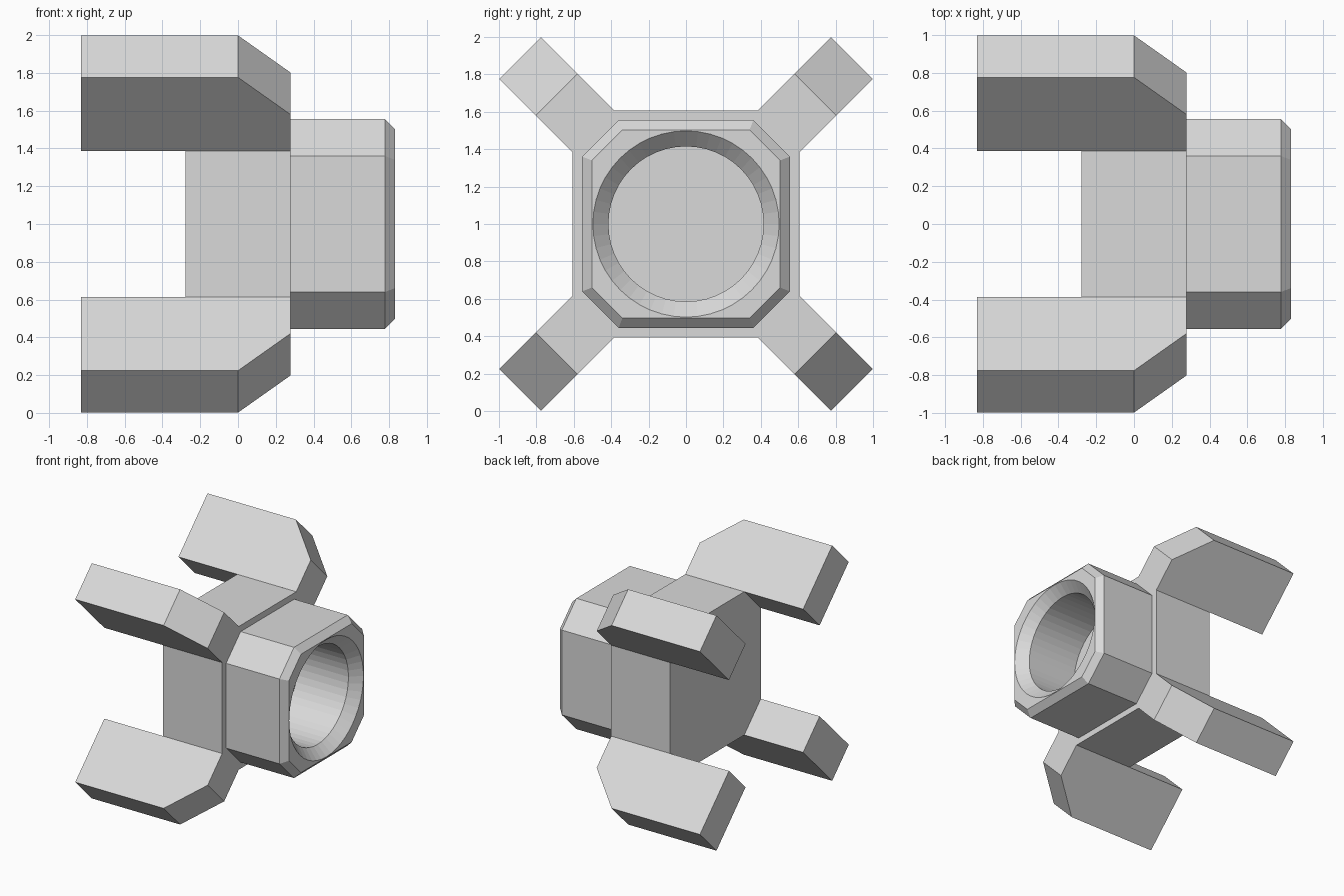
import bpy, bmesh, math
from mathutils import Vector

if "Cube" in bpy.data.objects:
    bpy.data.objects.remove(bpy.data.objects["Cube"])

U = 0.277          # basic step along the x axis
CZ = 1.0           # height of the central axis
SEGMENTS = 48      # sides of the round bore

grey = bpy.data.materials.new("light grey")
grey.diffuse_color = (0.7, 0.7, 0.7, 1)
grey.use_nodes = True
grey.node_tree.nodes["Principled BSDF"].inputs["Base Color"].default_value = grey.diffuse_color


def finish(name, bm):
    bmesh.ops.recalc_face_normals(bm, faces=bm.faces)
    mesh = bpy.data.meshes.new(name)
    bm.to_mesh(mesh)
    bm.free()
    mesh.materials.append(grey)
    obj = bpy.data.objects.new(name, mesh)
    bpy.context.collection.objects.link(obj)
    return obj


def octagon(bm, x, half, corner):
    pts = [(half, -corner), (half, corner), (corner, half), (-corner, half),
           (-half, corner), (-half, -corner), (-corner, -half), (corner, -half)]
    return [bm.verts.new((x, y, CZ + z)) for y, z in pts]


def circle(bm, x, r):
    angles = [2 * math.pi * i / SEGMENTS for i in range(SEGMENTS)]
    return [bm.verts.new((x, r * math.cos(a), CZ + r * math.sin(a))) for a in angles]


def bridge(bm, a, b):
    n = len(a)
    for i in range(n):
        bm.faces.new((a[i], a[(i + 1) % n], b[(i + 1) % n], b[i]))


def ring_edges(bm, loop):
    return [bm.edges.get((loop[i], loop[(i + 1) % len(loop)])) for i in range(len(loop))]


# Central block: solid octagonal prism whose front face closes the bore
bm = bmesh.new()
back = octagon(bm, -U, 0.608, 0.387)
front = octagon(bm, U, 0.608, 0.387)
bridge(bm, back, front)
bm.faces.new(back)
bm.faces.new(front)
finish("central_block", bm)

# Collar: chamfered octagonal sleeve with a countersunk round bore
bm = bmesh.new()
base = octagon(bm, U, 0.555, 0.36)
shoulder = octagon(bm, 0.778, 0.555, 0.36)
lip = octagon(bm, 0.83, 0.503, 0.34)
rim = circle(bm, 0.83, 0.498)
throat = circle(bm, 0.747, 0.415)
floor = circle(bm, U, 0.415)
for a, b in ((base, shoulder), (shoulder, lip), (rim, throat), (throat, floor)):
    bridge(bm, a, b)
bmesh.ops.triangle_fill(bm, use_beauty=True, normal=(1, 0, 0),
                        edges=ring_edges(bm, lip) + ring_edges(bm, rim))
finish("collar", bm)

# Four diagonal fins with a sloped front corner: profile is (x, distance from axis)
profile = [(-0.83, 0.703), (U, 0.703), (U, 0.978), (0, 1.255), (-0.83, 1.255)]
for i, (sy, sz) in enumerate(((1, 1), (-1, 1), (-1, -1), (1, -1))):
    out = Vector((0, sy, sz)).normalized()
    side = Vector((0, -sz, sy)).normalized() * 0.157
    bm = bmesh.new()
    loops = [[bm.verts.new(Vector((x, 0, CZ)) + out * r + side * s) for x, r in profile]
             for s in (-1, 1)]
    bridge(bm, *loops)
    for loop in loops:
        bm.faces.new(loop)
    finish(f"fin_{i + 1}", bm)
